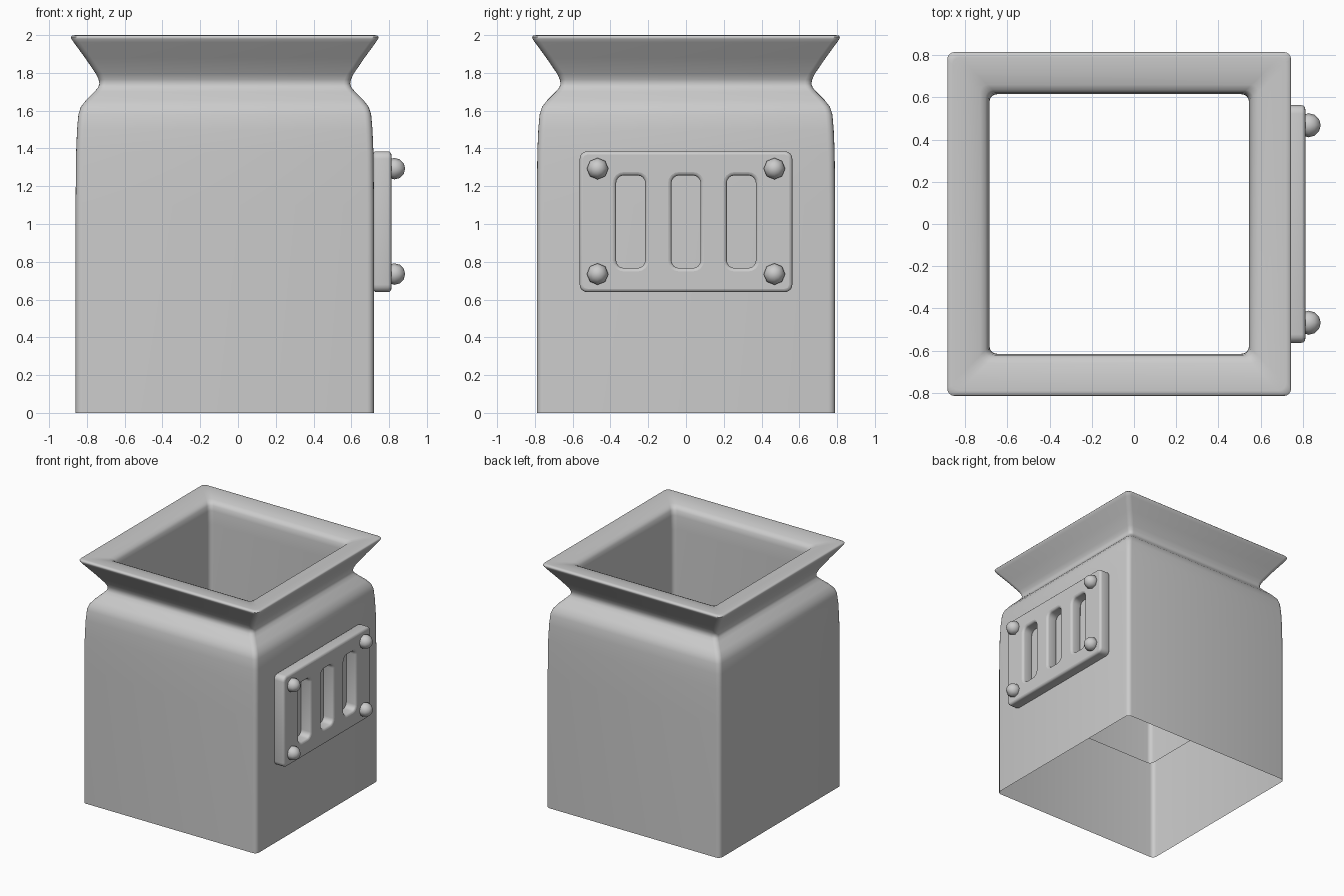
import bpy, bmesh
from math import sin, cos, pi, radians

if "Cube" in bpy.data.objects:
    bpy.data.objects.remove(bpy.data.objects["Cube"])

CX = -0.07  # body axis; the side plate shifts the overall centre


def rounded_rect(hw, hh, r, steps=4, cx=0.0, cy=0.0):
    """Counter-clockwise outline of a rounded rectangle."""
    pts = []
    for k, (sx, sy) in enumerate([(1, 1), (-1, 1), (-1, -1), (1, -1)]):
        for i in range(steps + 1):
            a = (k + i / steps) * pi / 2
            pts.append((cx + sx * (hw - r) + r * cos(a),
                        cy + sy * (hh - r) + r * sin(a)))
    return pts


def smooth(obj, angle):
    bpy.ops.object.select_all(action='DESELECT')
    obj.select_set(True)
    bpy.context.view_layer.objects.active = obj
    bpy.ops.object.shade_smooth_by_angle(angle=radians(angle))


# Body: square shell with shoulder, pinched neck, flared rim and inner sleeve
profile = [  # half width, height
    (0.79, 0.0), (0.79, 1.1), (0.787, 1.38), (0.782, 1.5), (0.775, 1.58),
    (0.762, 1.62), (0.735, 1.655), (0.69, 1.70), (0.671, 1.722),
    (0.664, 1.742), (0.668, 1.765), (0.682, 1.795), (0.74, 1.88),
    (0.80, 1.962), (0.812, 1.98), (0.815, 1.99), (0.808, 1.998),
    (0.79, 2.0), (0.72, 1.994), (0.66, 1.982), (0.635, 1.97),
    (0.622, 1.95), (0.616, 1.91), (0.615, 1.8), (0.615, 0.70)]
bm = bmesh.new()
rings = [[bm.verts.new((x, y, z)) for x, y in rounded_rect(h, h, 0.035)]
         for h, z in profile]
for a, b in zip(rings, rings[1:]):
    n = len(a)
    for i in range(n):
        j = (i + 1) % n
        bm.faces.new((a[i], a[j], b[j], b[i]))
mesh = bpy.data.meshes.new("chimney_body")
bm.to_mesh(mesh)
bm.free()
body = bpy.data.objects.new("chimney_body", mesh)
body.location.x = CX
bpy.context.collection.objects.link(body)
smooth(body, 60)

# Vent plate: filled outline with three slots, extruded and bevelled
BEV = 0.018
X0, X1 = 0.715, 0.812
curve = bpy.data.curves.new("vent_plate", 'CURVE')
curve.dimensions = '2D'
curve.fill_mode = 'BOTH'
curve.extrude = (X1 - X0) / 2 - BEV
curve.bevel_depth = BEV
curve.bevel_resolution = 2
curve.offset = -BEV
outlines = [rounded_rect(0.563, 0.373, 0.04)]
outlines += [rounded_rect(0.077, 0.245, 0.04, cx=c) for c in (-0.293, 0, 0.293)]
for pts in outlines:
    sp = curve.splines.new('POLY')
    sp.points.add(len(pts) - 1)
    for p, (x, y) in zip(sp.points, pts):
        p.co = (x, y, 0, 1)
    sp.use_cyclic_u = True
plate = bpy.data.objects.new("vent_plate", curve)
plate.location = ((X0 + X1) / 2, 0, 1.012)
plate.rotation_euler = (pi / 2, 0, pi / 2)
bpy.context.collection.objects.link(plate)
bpy.ops.object.select_all(action='DESELECT')
plate.select_set(True)
bpy.context.view_layer.objects.active = plate
bpy.ops.object.convert(target='MESH')
smooth(bpy.context.view_layer.objects.active, 40)

# Rivets: low-sided domes at the plate corners
for y in (-0.468, 0.468):
    for z in (0.735, 1.293):
        bpy.ops.mesh.primitive_uv_sphere_add(
            segments=8, ring_count=6, radius=0.057,
            location=(0.828, y, z), rotation=(0, pi / 2, 0))
        rivet = bpy.context.object
        rivet.name = "rivet"
        smooth(rivet, 60)
